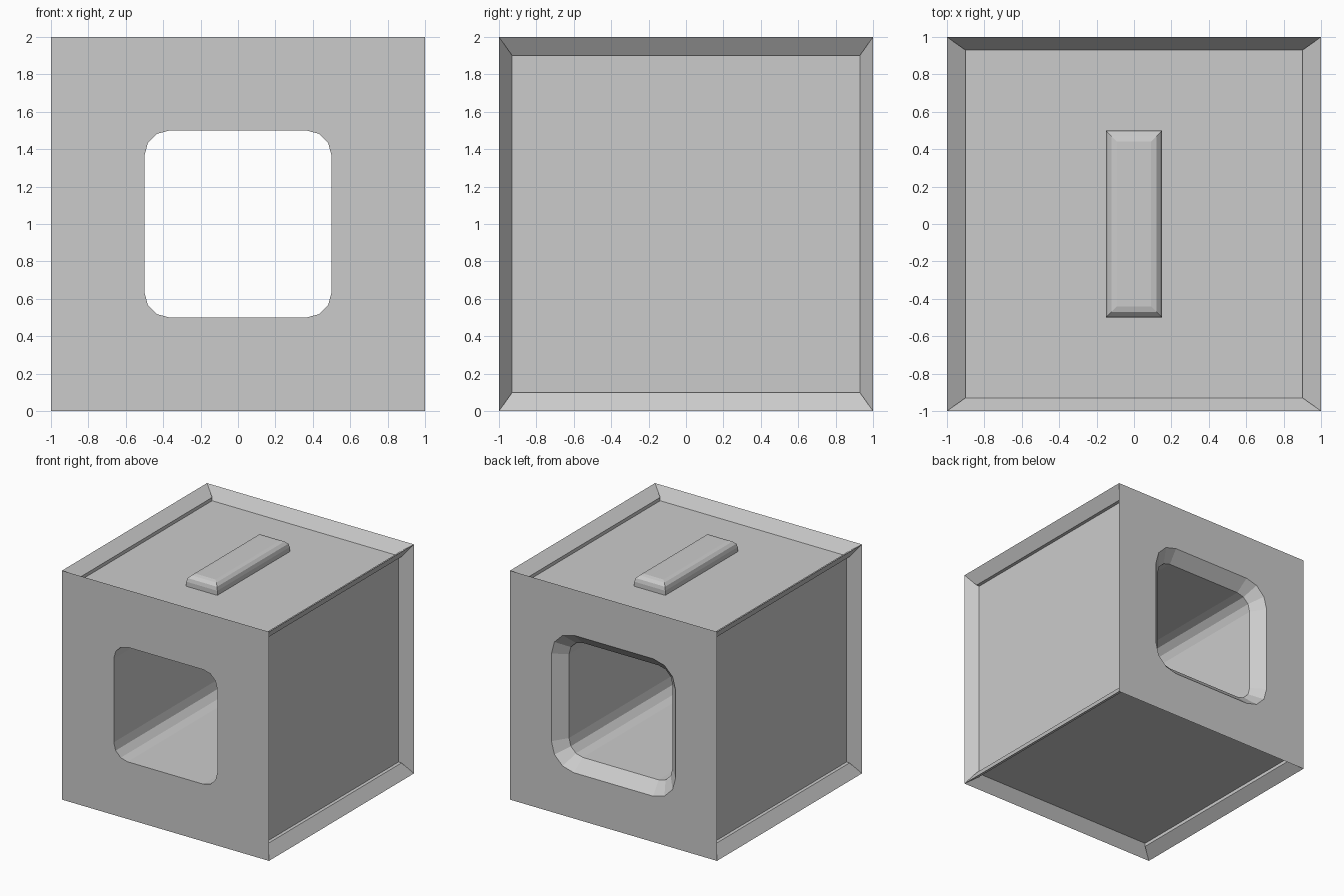
import bpy, bmesh
from math import sin, cos, pi

if "Cube" in bpy.data.objects:
    bpy.data.objects.remove(bpy.data.objects["Cube"])


def make_object(name, bm):
    bmesh.ops.recalc_face_normals(bm, faces=bm.faces[:])
    mesh = bpy.data.meshes.new(name)
    bm.to_mesh(mesh)
    bm.free()
    obj = bpy.data.objects.new(name, mesh)
    bpy.context.collection.objects.link(obj)
    return obj


def rounded_ring(bm, y, half, radius, steps=3):
    """Square ring with rounded corners, centred on z = 1."""
    ring = []
    c = half - radius
    for q, (sx, sz) in enumerate([(1, 1), (-1, 1), (-1, -1), (1, -1)]):
        for i in range(steps + 1):
            a = pi / 2 * (q + i / steps)
            ring.append(bm.verts.new((sx * c + radius * cos(a), y,
                                      1 + sz * c + radius * sin(a))))
    return ring


# Box with recessed panels on the sides, top and bottom
bm = bmesh.new()
bmesh.ops.create_cube(bm, size=2)
bmesh.ops.translate(bm, verts=bm.verts[:], vec=(0, 0, 1))
panels = [f for f in bm.faces if abs(f.normal.y) < 0.5]
bmesh.ops.inset_individual(bm, faces=panels, thickness=0.1)
for f in panels:
    bmesh.ops.translate(bm, verts=f.verts[:], vec=f.normal * -0.1)
body = make_object("box_body", bm)

# Tunnel cutter: straight from the front, flared at the back
bm = bmesh.new()
rings = [rounded_ring(bm, *p) for p in [(-1.1, 0.5, 0.134), (0.9, 0.5, 0.134),
                                        (1.1, 0.7, 0.30)]]
for a, b in zip(rings, rings[1:]):
    for i in range(len(a)):
        j = (i + 1) % len(a)
        bm.faces.new((a[i], a[j], b[j], b[i]))
bm.faces.new(rings[0])
bm.faces.new(rings[-1])
cutter = make_object("tunnel_cutter", bm)
cutter.hide_render = True

mod = body.modifiers.new("tunnel", 'BOOLEAN')
mod.operation = 'DIFFERENCE'
mod.solver = 'EXACT'
mod.object = cutter
bpy.context.view_layer.objects.active = body
bpy.ops.object.modifier_apply(modifier=mod.name)
bpy.data.objects.remove(cutter)

# Handle bar with rounded top edges, resting in the top recess
bm = bmesh.new()
bmesh.ops.create_cube(bm, size=1)
for v in bm.verts:
    v.co = (v.co.x * 0.3, v.co.y, 1.95 + v.co.z * 0.1)
top_edges = [e for e in bm.edges if all(v.co.z > 1.95 for v in e.verts)]
bmesh.ops.bevel(bm, geom=top_edges, offset=0.06, offset_type='OFFSET',
                segments=3, profile=0.5, affect='EDGES')
make_object("top_handle", bm)
